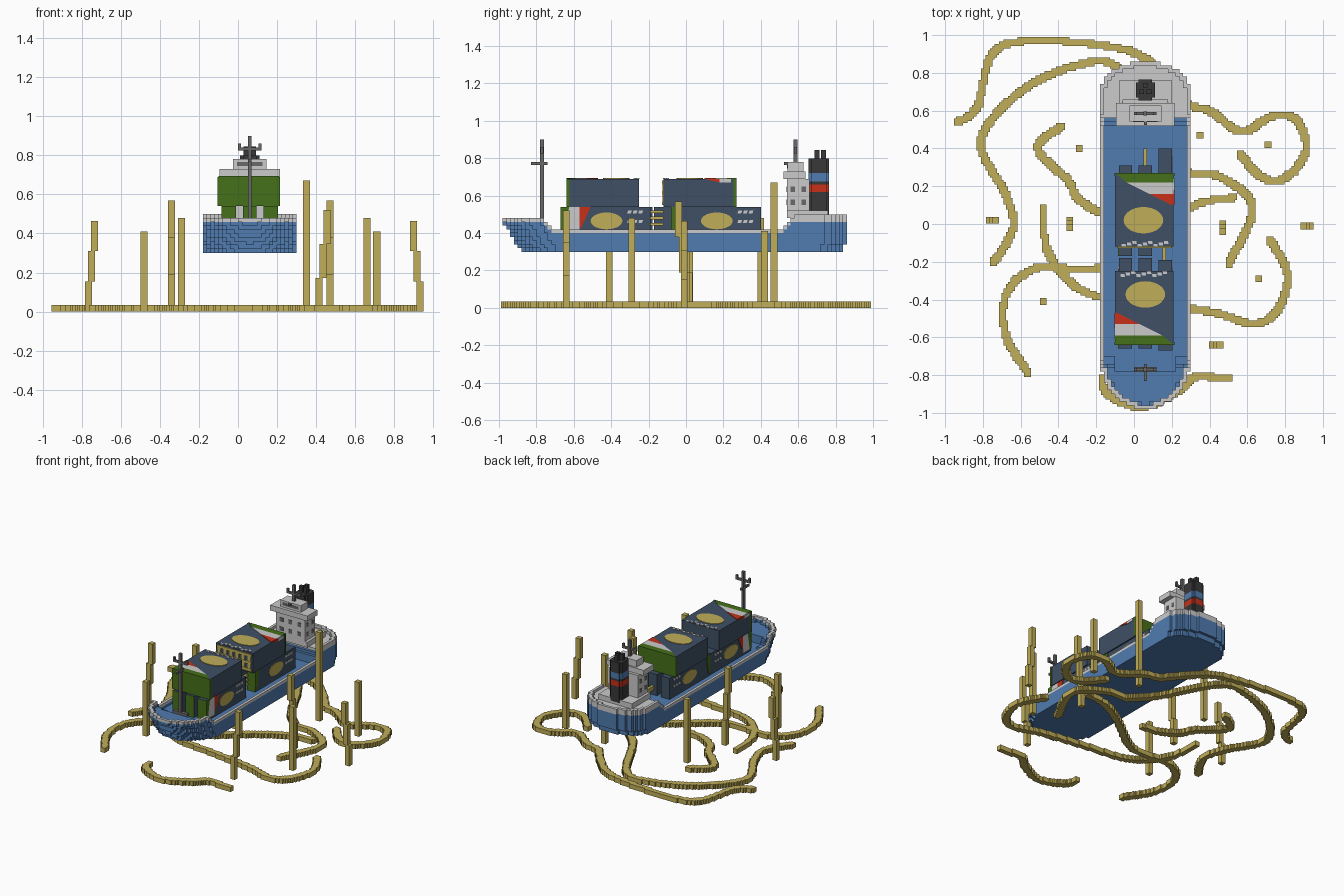
import bpy, bmesh, math
from mathutils import Vector

if "Cube" in bpy.data.objects:
    bpy.data.objects.remove(bpy.data.objects["Cube"])


def material(name, *rgb):
    m = bpy.data.materials.new(name)
    m.use_nodes = True
    m.diffuse_color = (*rgb, 1)
    m.node_tree.nodes["Principled BSDF"].inputs["Base Color"].default_value = (*rgb, 1)
    return m


BLUE = material("hull blue", .08, .2, .43)
GREY = material("light grey", .6, .6, .6)
YELLOW = material("straw yellow", .53, .42, .1)
SLATE = material("slate", .05, .08, .13)
GREEN = material("green", .06, .16, .01)
RED = material("red", .57, .03, .01)
DARK = material("charcoal", .04, .04, .04)
STEEL = material("steel grey", .14, .14, .14)
CENTRE = .06


def finish(name, bm, *mats):
    mesh = bpy.data.meshes.new(name)
    bm.to_mesh(mesh)
    bm.free()
    for m in mats:
        mesh.materials.append(m)
    bpy.context.collection.objects.link(bpy.data.objects.new(name, mesh))


def box(name, x, y, z, mat, end=0, end_mat=None):
    """Box from three ranges; the end facing -y or +y may take another colour."""
    bm = bmesh.new()
    bmesh.ops.create_cube(bm, size=1)
    for v in bm.verts:
        v.co = [r[0] + (c + .5) * (r[1] - r[0]) for c, r in zip(v.co, (x, y, z))]
    bm.normal_update()
    for f in bm.faces:
        f.material_index = int(f.normal.y * end > .9)
    finish(name, bm, mat, end_mat or mat)


def block(name, x, y, z, width, depth, height, mat):
    """Box standing on z, centred on x and y."""
    box(name, (x - width / 2, x + width / 2), (y - depth / 2, y + depth / 2), (z, z + height), mat)


def plate(name, points, side, at, mat):
    """Thin painted plate on the top, left or right surface."""
    place = {"top": lambda u, v, d: (u, v, at + d),
             "left": lambda u, v, d: (at + d, u, v),
             "right": lambda u, v, d: (at - d, u, v)}[side]
    bm = bmesh.new()
    face = bm.faces.new([bm.verts.new(place(u, v, 0)) for u, v in points])
    grown = bmesh.ops.extrude_face_region(bm, geom=[face])["geom"]
    shift = Vector(place(0, 0, .004)) - Vector(place(0, 0, 0))
    bmesh.ops.translate(bm, vec=shift, verts=[g for g in grown if isinstance(g, bmesh.types.BMVert)])
    bmesh.ops.recalc_face_normals(bm, faces=bm.faces)
    finish(name, bm, mat)


def band(a, b, c, d, low, high):
    """Slanted stripe: from a to b along its low edge, from c to d along its high edge."""
    return [(a, low), (b, low), (d, high), (c, high)]


def oval(u, v, ru, rv):
    turns = [math.tau * i / 28 for i in range(28)]
    return [(u + ru * math.cos(t), v + rv * math.sin(t)) for t in turns]


def voxels(name, cells, origin, size, *mats):
    """Outer skin of a dictionary of grid cells, each holding a material index."""
    bm, verts = bmesh.new(), {}
    for cell, mat in cells.items():
        for axis in range(3):
            for sign in (0, 1):
                near = list(cell)
                near[axis] += 2 * sign - 1
                if tuple(near) in cells:
                    continue
                quad = []
                for a, b in ((0, 0), (1, 0), (1, 1), (0, 1)):
                    p = list(cell)
                    p[axis] += sign
                    p[(axis + 1) % 3] += a
                    p[(axis + 2) % 3] += b
                    p = tuple(p)
                    if p not in verts:
                        verts[p] = bm.verts.new([o + c * s for o, c, s in zip(origin, p, size)])
                    quad.append(verts[p])
                bm.faces.new(quad if sign else quad[::-1]).material_index = mat
    finish(name, bm, *mats)


# Hull: stepped blocks, hollow above the deck, with a grey rail
def half_width(y, z):
    bow, stern = -.98 + max(0, .46 - z) * .62, .86 if z > .34 else .84
    t, s = (y - bow) / .27, (stern - y) / .19
    if min(t, s) <= 0:
        return 0
    return .24 * math.sqrt((1 - max(0, 1 - t) ** 2) * (1 - max(0, 1 - s) ** 2.4))


def sheer(y):
    return min(.48, -.28 - y) if y < -.7 else min(.5, .42 + max(0, y - .5) * .8)


def deck(x, y):
    if y < -.77:
        return .44
    if y < -.7 and abs(x) > .15:
        return .44 - (y + .77) * .8
    return .38 if y < .52 else .48


STEP = .02
cells = {}
for i in range(24):
    for j in range(92):
        for k in range(10):
            x, y, z = (i - 11.5) * STEP, -.98 + (j + .5) * STEP, .3 + (k + .5) * STEP
            reach = min(half_width(y + d, z) for d in (-STEP, 0, STEP))
            wall = abs(x) + STEP > reach
            if abs(x) < half_width(y, z) and z < (sheer(y) if wall else min(deck(x, y), sheer(y))):
                rail = wall and z > sheer(y) - (.035 if y > .6 else .022)
                cells[i, j, k] = int(rail or (y > .52 and z > .46))
voxels("hull", cells, (CENTRE - .24, -.98, .3), (STEP,) * 3, BLUE, GREY)

# Lower containers: three slim ones in each bay, painted on the outer sides
for bay, starts in (("front", (-.66, -.66, -.67)), ("rear", (-.17, -.17, -.08))):
    for n, y in enumerate(starts):
        x = -.08 + n * .105
        box(bay + "_lower_container", (x, x + .07), (y, y + .48), (.38, .54), SLATE, -1, GREEN)
        if n == 1:
            continue
        side, x = ("right", x) if n == 0 else ("left", x + .07)
        plate(bay + "_lower_green", band(y, y + .02, y, y + .045, .4, .54), side, x, GREEN)
        if bay == "front":
            plate("lower_white", band(y + .02, y + .1, y + .045, y + .1, .4, .54), side, x, GREY)
            plate("lower_red", band(y + .1, y + .11, y + .1, y + .16, .43, .54), side, x, RED)
        plate(bay + "_lower_oval", oval(y + .245, .465, .085, .045), side, x, YELLOW)
        for q in range(6):
            u, v = y + .355 + .03 * (q % 3), .455 + .05 * (q // 3)
            plate("pale_fleck", band(u, u + .02, u + .005, u + .026, v, v + .016), side, x, GREY)

# Upper containers: the rear one repeats the front one's paint turned half round
X0, X1, TOP = -.1, .21, .69
for bay, s, end, oval_at in (("front", 1, -.64, .267), ("rear", -1, .27, .25)):
    box(bay + "_upper_container", (X0, X1), sorted((end, end + s * .39)), (.54, TOP), SLATE, -s, GREEN)

    def turned(points):
        return [(X0 + u if s > 0 else X1 - u, end + s * v) for u, v in points]

    for colour, mat, a, b, low, high in (("green", GREEN, .31, .25, 0, .05), ("white", GREY, .25, .13, .05, .11),
                                         ("red", RED, .13, .01, .11, .17)):
        plate(f"{bay}_top_{colour}", turned(band(0, a, 0, b, low, high)), "top", TOP, mat)
    plate(bay + "_top_oval", turned(oval(.16, oval_at, .105, .07)), "top", TOP, YELLOW)
    for q in range(9):
        u, v = .03 + .028 * q, .36 + .008 * (q % 3)
        plate("pale_fleck", turned(band(u, u + .022, u - .003, u + .02, v, v + .016)), "top", TOP, GREY)

    def along(points):
        return [(end + s * u, v) for u, v in points]

    for side, x in (("left", X1), ("right", X0)):
        plate(bay + "_side_green", along(band(0, .016, 0, .016, .54, TOP)), side, x, GREEN)
    side, x = ("right", X0) if s > 0 else ("left", X1)
    plate(bay + "_side_red", along(band(.09, .1, .09, .17, .672, TOP)), side, x, RED)
    plate(bay + "_side_white", along(band(.03, .09, .03, .09, .67, TOP)), side, x, GREY)

# Yellow lashing bars in the gap and behind the cargo
for n in range(6):
    block("lashing_upright", -.07 + n * .05, -.12, .55, .025, .012, .13, YELLOW)
for n in range(3):
    block("lashing_rail", .055, -.12, .55 + n * .055, .29, .016, .02, YELLOW)
    block("gap_bar", .16, -.16, .44 + n * .033, .02, .08, .015, YELLOW)
block("aft_bar", CENTRE, .345, .42, .02, .11, .03, YELLOW)

# Bridge tower with windows
block("deckhouse", CENTRE, .65, .48, .28, .22, .04, GREY)
block("tower", CENTRE, .6, .52, .24, .12, .17, GREY)
block("bridge_wings", CENTRE, .58, .69, .31, .12, .04, GREY)
block("wheelhouse", CENTRE, .585, .73, .17, .085, .05, GREY)
block("wheelhouse_window", CENTRE, .543, .745, .13, .005, .02, STEEL)
for z in (.55, .62):
    for n in (-1, 0, 1):
        block("tower_window", CENTRE + n * .075, .54, z, .03, .007, .03, STEEL)
    for y in (.57, .63):
        block("side_window", CENTRE, y, z, .246, .025, .03, STEEL)

# Funnel with coloured bands and exhaust pipes
base = .5
for top, mat in ((.62, DARK), (.66, RED), (.675, DARK), (.72, BLUE), (.8, DARK)):
    block("funnel", CENTRE, .71, base, .1, .08, top - base, mat)
    block("funnel_core", CENTRE, .71, base, .07, .11, top - base, mat)
    base = top
for x, y in ((-.02, -.01), (.02, -.01), (0, .025)):
    block("exhaust_pipe", CENTRE + x, .71 + y, .8, .025, .025, .045, DARK)

# Masts
for name, y, z in (("bow_mast", -.77, .44), ("bridge_mast", .585, .78)):
    block(name, CENTRE, y, z, .02, .02, .9 - z, STEEL)
    block(name + "_yard", CENTRE, y, .825, .12, .016, .015, STEEL)
    block(name + "_arm", CENTRE, y - .015, .765, .016, .09, .015, STEEL)
    for side in (-1, 1):
        block(name + "_lamp", CENTRE + side * .052, y, .84, .015, .016, .02, STEEL)
block("bow_winch", CENTRE, -.77, .44, .12, .025, .02, STEEL)

# Winding ground strands: smooth paths stamped on a fine grid
GRID = .012


def strand(name, *path):
    points = [Vector(p) for p in (path[0], *path, path[-1])]
    cells = {}
    for a, b, c, d in zip(points, points[1:], points[2:], points[3:]):
        for n in range(61):
            t = n / 60
            p = b + (c - a) * t / 2 + (a - 2.5 * b + 2 * c - d / 2) * t ** 2 + (1.5 * (b - c) + (d - a) / 2) * t ** 3
            i, j = round(p.x / GRID), round(p.y / GRID)
            cells.update({(i + u, j + v, 0): 0 for u in (-1, 0, 1) for v in (-1, 0, 1)})
    voxels(name, cells, (-GRID / 2, -GRID / 2, 0), (GRID, GRID, .035), YELLOW)


strand("aft_outer_strand", (-.93, .54), (-.83, .62), (-.75, .9), (-.55, .97), (-.13, .94), (.08, .86), (.3, .62))
strand("aft_left_strand", (.3, .62), (.4, .6), (.57, .49), (.73, .57), (.86, .55), (.91, .39), (.81, .25),
       (.69, .24), (.56, .37))
strand("aft_inner_strand", (-.74, -.2), (-.64, -.02), (-.68, .16), (-.81, .44), (-.6, .7), (-.3, .84), (-.08, .82),
       (.15, .42), (.3, .26))
strand("mid_left_strand", (.3, .26), (.43, .26), (.6, .15), (.62, .03), (.5, -.21))
strand("mid_right_strand", (-.38, .52), (-.51, .4), (-.35, .23), (-.3, .14), (-.18, .06), (-.05, .04))
strand("crossing_strand", (-.48, .08), (-.45, -.16), (-.26, -.36), (.1, -.42), (.43, -.47), (.64, -.53),
       (.77, -.44), (.81, -.26), (.72, -.08))
strand("fore_right_strand", (-.56, -.79), (-.68, -.58), (-.67, -.36), (-.5, -.23), (-.18, -.23), (.15, 0),
       (.35, .11), (.53, .14))
strand("bow_strand", (-.17, -.81), (-.14, -.9), (.04, -.97), (.24, -.88), (.32, -.81), (.5, -.82))


# Upright strands, some shifting sideways as they rise
def upright(x, y, top, lean_x=0, lean_y=0):
    for n in (-1, 0, 1):
        block("upright_strand", x + n * lean_x, y + n * lean_y, (n + 1) * top / 3, .036, .036, top / 3, YELLOW)


for x, y, top in ((-.29, .4, .48), (-.48, -.41, .41), (.35, .47, .67), (.71, .42, .41), (.66, -.29, .48)):
    upright(x, y, top)
upright(-.34, 0, .57, lean_y=-.018)
upright(.47, -.02, .57, lean_y=-.02)
upright(.435, -.64, .52, lean_x=.02)
upright(.915, -.01, .465, lean_x=-.016)
upright(-.75, .02, .465, lean_x=.016)
